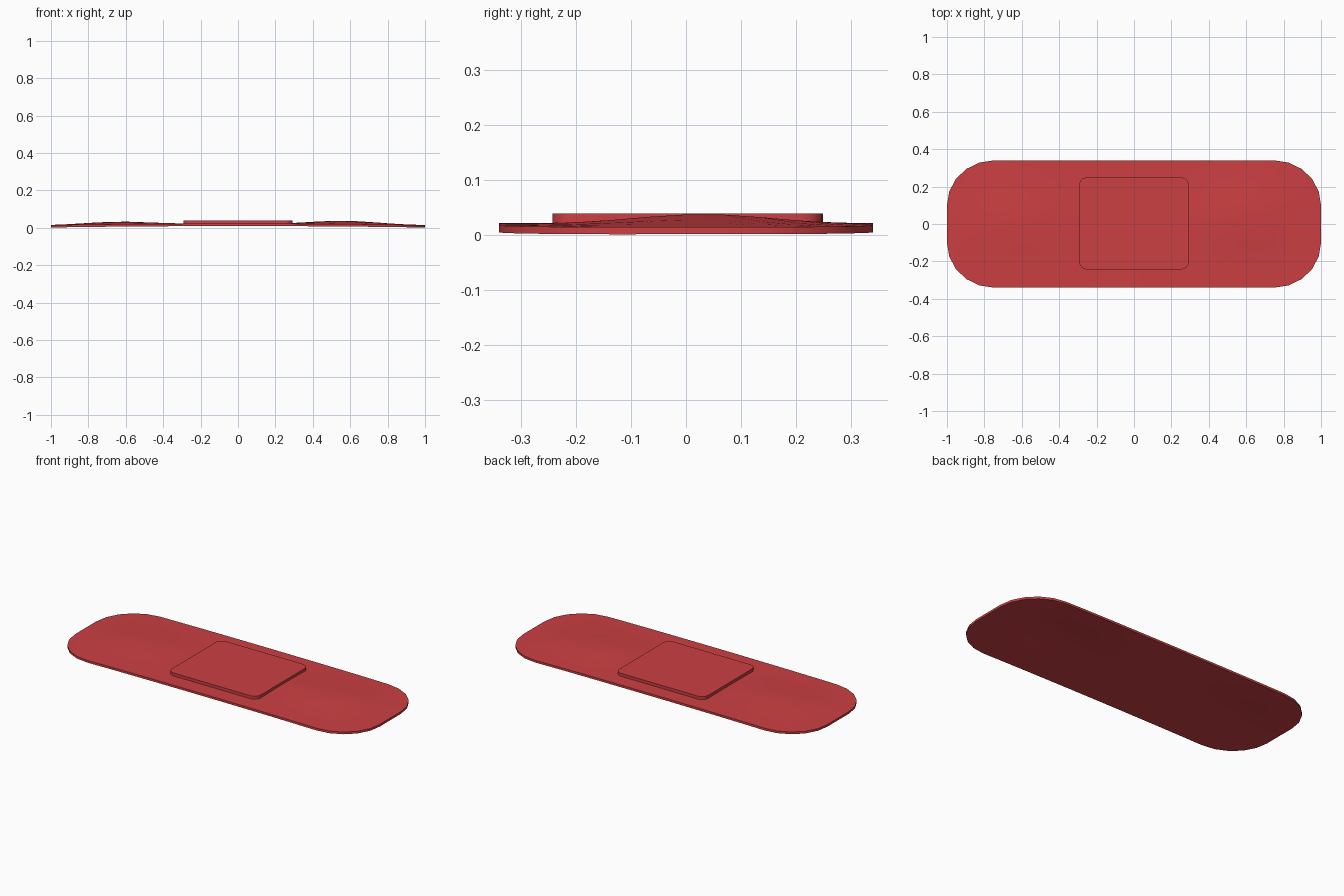
import bpy, bmesh, math

if "Cube" in bpy.data.objects:
    bpy.data.objects.remove(bpy.data.objects["Cube"])

red = bpy.data.materials.new("red")
red.diffuse_color = (0.6, 0.05, 0.055, 1)
red.use_nodes = True
red.node_tree.nodes["Principled BSDF"].inputs["Base Color"].default_value = red.diffuse_color
THICK = 0.013


def finish(bm, name):
    bmesh.ops.recalc_face_normals(bm, faces=bm.faces)
    me = bpy.data.meshes.new(name)
    bm.to_mesh(me)
    bm.free()
    ob = bpy.data.objects.new(name, me)
    bpy.context.collection.objects.link(ob)
    me.materials.append(red)
    bpy.ops.object.select_all(action='DESELECT')
    bpy.context.view_layer.objects.active = ob
    ob.select_set(True)
    bpy.ops.object.shade_smooth_by_angle(angle=math.radians(35))
    return ob


def bump(x, y, cx, cy, h):
    return h * math.exp(-((x - cx) / 0.23) ** 2 - ((y - cy) / 0.18) ** 2)


# Gentle waviness of the strip's underside
def height(x, y):
    return (0.001 + 0.008 * (1 - x * x) + bump(x, y, 0.57, 0.03, 0.019)
            + bump(x, y, -0.64, 0.0, 0.014))


# Flexible strip: stations along x, rounded corners at both ends
corner = [(0.75 + 0.25 * math.sin(a), 0.10 + 0.24 * math.cos(a))
          for a in (math.radians(18 * i) for i in range(6))]
half = [(0.15 * i, 0.34) for i in range(1, 5)] + corner
stations = [(-x, w) for x, w in reversed(half)] + [(0, 0.34)] + half
ROWS = 10
bm = bmesh.new()
layers = []
for dz in (0, THICK):
    layers.append([[bm.verts.new((x, w * (2 * j / ROWS - 1),
                                  height(x, w * (2 * j / ROWS - 1)) + dz))
                    for j in range(ROWS + 1)] for x, w in stations])
for g in layers:
    for i in range(len(g) - 1):
        for j in range(ROWS):
            bm.faces.new((g[i][j], g[i + 1][j], g[i + 1][j + 1], g[i][j + 1]))
# Rim joining underside and top
rims = [[c[0] for c in g] + g[-1][1:] + [c[-1] for c in g[-2::-1]]
        + g[0][-2:0:-1] for g in layers]
n = len(rims[0])
for k in range(n):
    m = (k + 1) % n
    bm.faces.new((rims[0][k], rims[0][m], rims[1][m], rims[1][k]))
finish(bm, "bandage_strip")

# Raised pad with rounded corners
bm = bmesh.new()
R, HX, HY = 0.04, 0.292, 0.246
outline = []
for q, (sx, sy) in enumerate(((1, 1), (-1, 1), (-1, -1), (1, -1))):
    for i in range(6):
        a = math.radians(90 * q + 18 * i)
        outline.append((sx * (HX - R) + R * math.cos(a),
                        0.003 + sy * (HY - R) + R * math.sin(a)))
base = bm.faces.new([bm.verts.new((x, y, 0.018)) for x, y in outline])
ext = bmesh.ops.extrude_face_region(bm, geom=[base], use_keep_orig=True)
bmesh.ops.translate(bm, vec=(0, 0, 0.0215),
                    verts=[v for v in ext["geom"] if isinstance(v, bmesh.types.BMVert)])
finish(bm, "pad")
